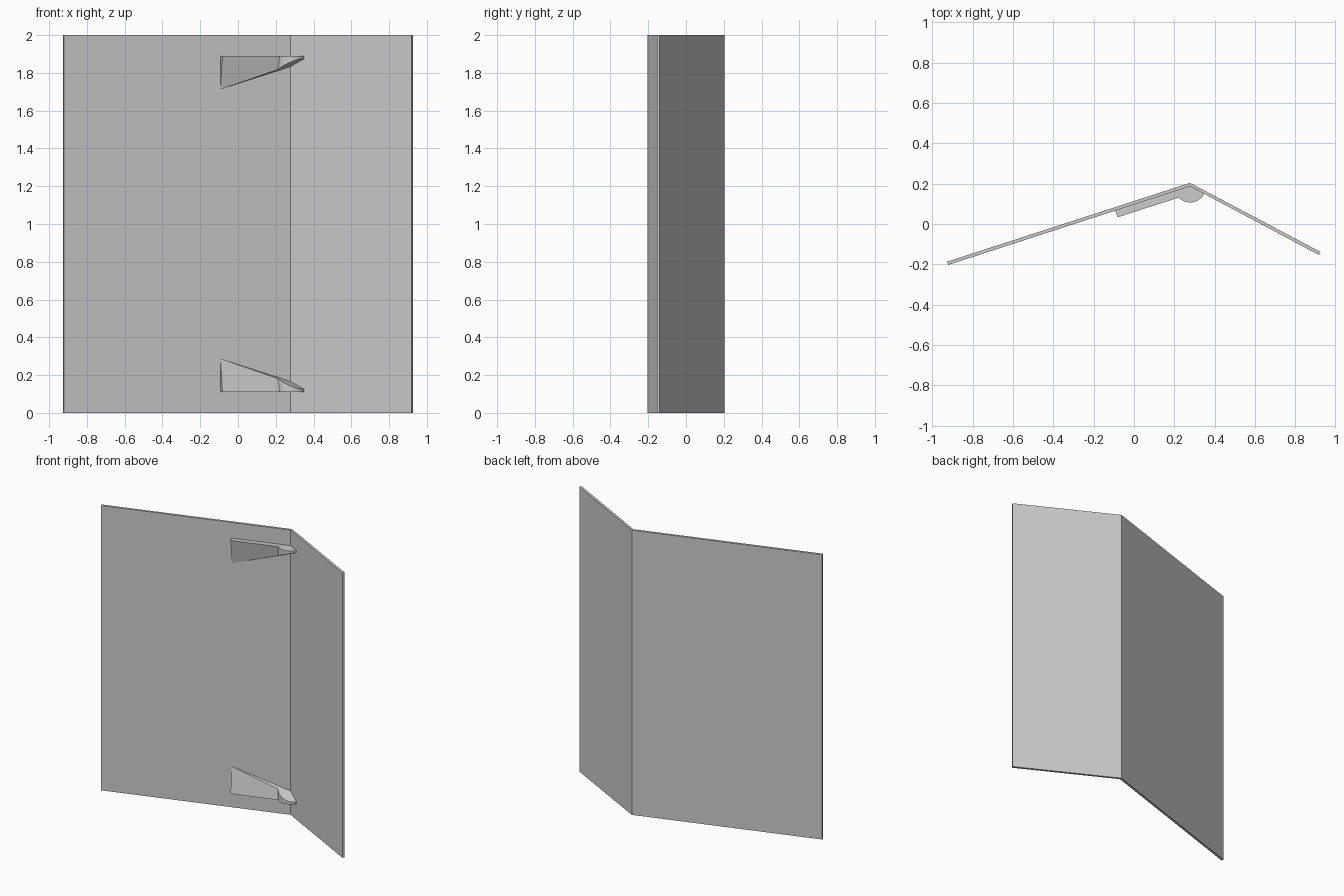
import bpy, bmesh, math
from mathutils import Vector

if "Cube" in bpy.data.objects:
    bpy.data.objects.remove(bpy.data.objects["Cube"])

CREASE = Vector((0.278, 0.187))      # inner corner between the two panels
U = Vector((0.952, 0.307)).normalized()   # direction along the wide panel
N = Vector((U.y, -U.x))              # outward from the wide panel, to the front


def prism(name, low, high):
    """Solid between two rings with the same number of points."""
    bm = bmesh.new()
    a = [bm.verts.new(p) for p in low]
    b = [bm.verts.new(p) for p in high]
    n = len(a)
    bm.faces.new(a)
    bm.faces.new(b)
    for i in range(n):
        j = (i + 1) % n
        bm.faces.new((a[i], a[j], b[j], b[i]))
    bmesh.ops.recalc_face_normals(bm, faces=bm.faces)
    me = bpy.data.meshes.new(name)
    bm.to_mesh(me)
    bm.free()
    ob = bpy.data.objects.new(name, me)
    bpy.context.collection.objects.link(ob)
    return ob


# folded screen: wide and narrow panel meeting at a crease
fold = {
    "wide_panel": [(-0.927, -0.187), (-0.922, -0.203), tuple(CREASE), (0.278, 0.204)],
    "narrow_panel": [(0.278, 0.204), tuple(CREASE), (0.918, -0.154), (0.926, -0.139)],
}
for name, pts in fold.items():
    prism(name, [(x, y, 0) for x, y in pts], [(x, y, 2) for x, y in pts])

# wedge bracket: thins towards its peak, rounded end at the crease
BASE, PEAK, THICK, RAD, LENGTH = 0.11, 0.288, 0.036, 0.08, 0.39


def top_z(p):
    d = p - CREASE
    return 0.167 - 0.42 * d.x + 0.30 * d.y


def arc_point(t):
    return CREASE + RAD * Vector((math.cos(t), math.sin(t)))


def arc_start(thick):
    return math.radians(197.9) + math.asin(thick / RAD)


def bracket_ring(thick_end, thick_arc):
    start = CREASE - U * LENGTH
    t0, t1 = arc_start(thick_arc), math.radians(332)
    arc = [arc_point(t0 + (t1 - t0) * i / 14) for i in range(15)]
    return [start, start + N * thick_end] + arc + [CREASE]


thin = THICK * (1 - (0.18 - BASE) / (PEAK - BASE))
low = [(p.x, p.y, BASE) for p in bracket_ring(THICK, THICK)]
high = [(p.x, p.y, top_z(p)) for p in bracket_ring(0.002, thin)]
prism("lower_bracket", low, high)
# upper bracket mirrored about mid height
prism("upper_bracket", [(x, y, 2 - z) for x, y, z in low],
      [(x, y, 2 - z) for x, y, z in high])
